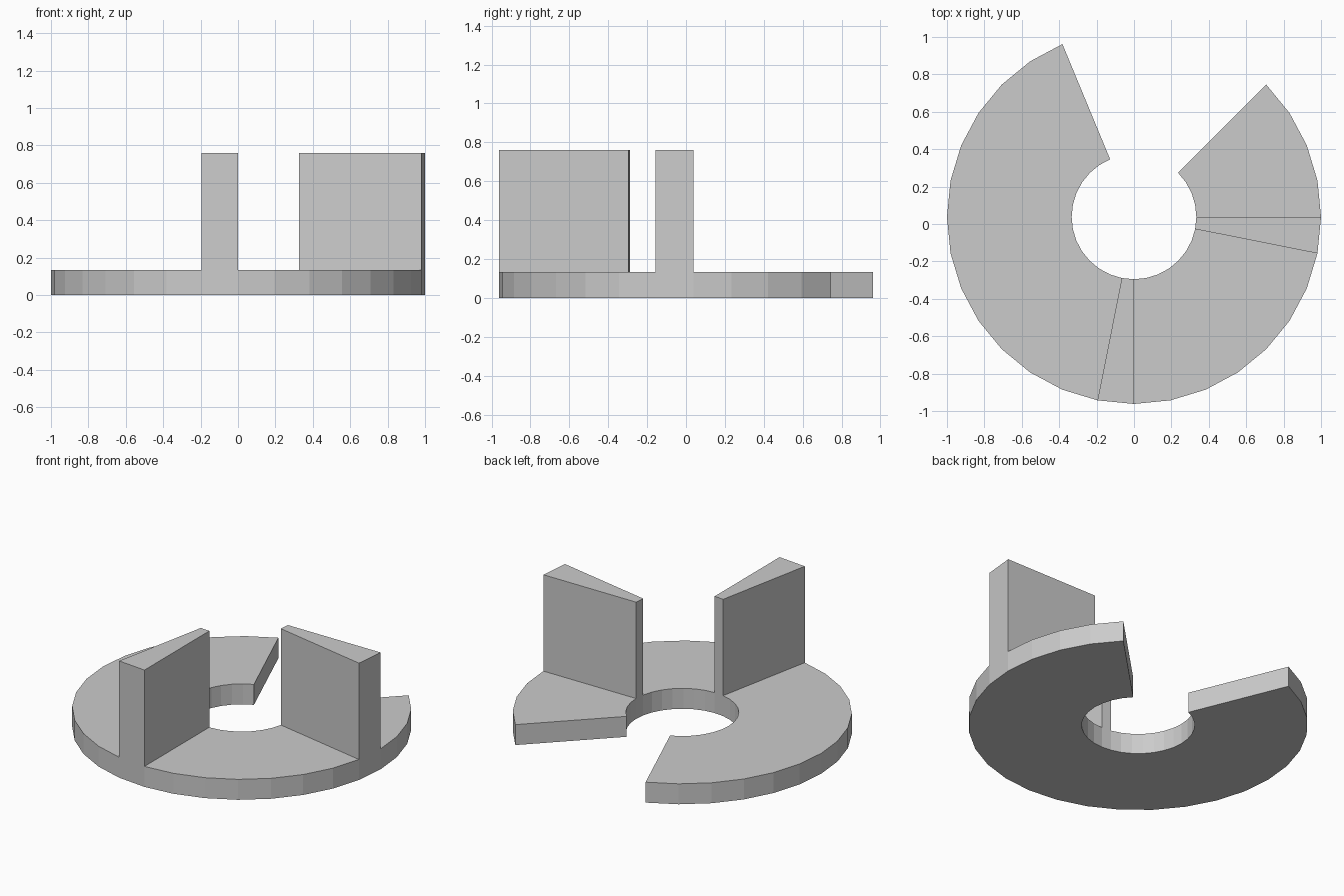
import bpy, bmesh, math

if "Cube" in bpy.data.objects:
    bpy.data.objects.remove(bpy.data.objects["Cube"])

SEG = 32                      # sides of the full circle
FIRST, COUNT = 10, 26         # open ring: starts at 112.5 degrees, ends at 45
R_IN, R_OUT, CY = 1 / 3, 1.0, 0.038
BASE_H, WALL_H = 0.133, 0.76
WALLS = (23, 31)              # segments raised into upright walls

bm = bmesh.new()
cache = {}


def vert(i, r, z):
    key = (i % SEG, r, z)
    if key not in cache:
        a = math.tau * i / SEG
        cache[key] = bm.verts.new((r * math.cos(a), CY + r * math.sin(a), z))
    return cache[key]


def radial(i, z0, z1):
    bm.faces.new([vert(i, R_IN, z0), vert(i, R_OUT, z0), vert(i, R_OUT, z1), vert(i, R_IN, z1)])


def arc_side(i, r, z0, z1):
    bm.faces.new([vert(i, r, z0), vert(i + 1, r, z0), vert(i + 1, r, z1), vert(i, r, z1)])


def flat(i, z):
    bm.faces.new([vert(i, R_IN, z), vert(i, R_OUT, z), vert(i + 1, R_OUT, z), vert(i + 1, R_IN, z)])


# Open ring base with two raised wedge walls
for i in range(FIRST, FIRST + COUNT):
    wall = i in WALLS
    flat(i, 0)
    flat(i, WALL_H if wall else BASE_H)
    for r in (R_IN, R_OUT):
        arc_side(i, r, 0, BASE_H)
        if wall:
            arc_side(i, r, BASE_H, WALL_H)
    if wall:
        radial(i, BASE_H, WALL_H)
        radial(i + 1, BASE_H, WALL_H)

# End caps of the gap
radial(FIRST, 0, BASE_H)
radial(FIRST + COUNT, 0, BASE_H)

bmesh.ops.recalc_face_normals(bm, faces=bm.faces)
mesh = bpy.data.meshes.new("open_ring_with_walls")
bm.to_mesh(mesh)
bm.free()
bpy.context.collection.objects.link(bpy.data.objects.new("open_ring_with_walls", mesh))
